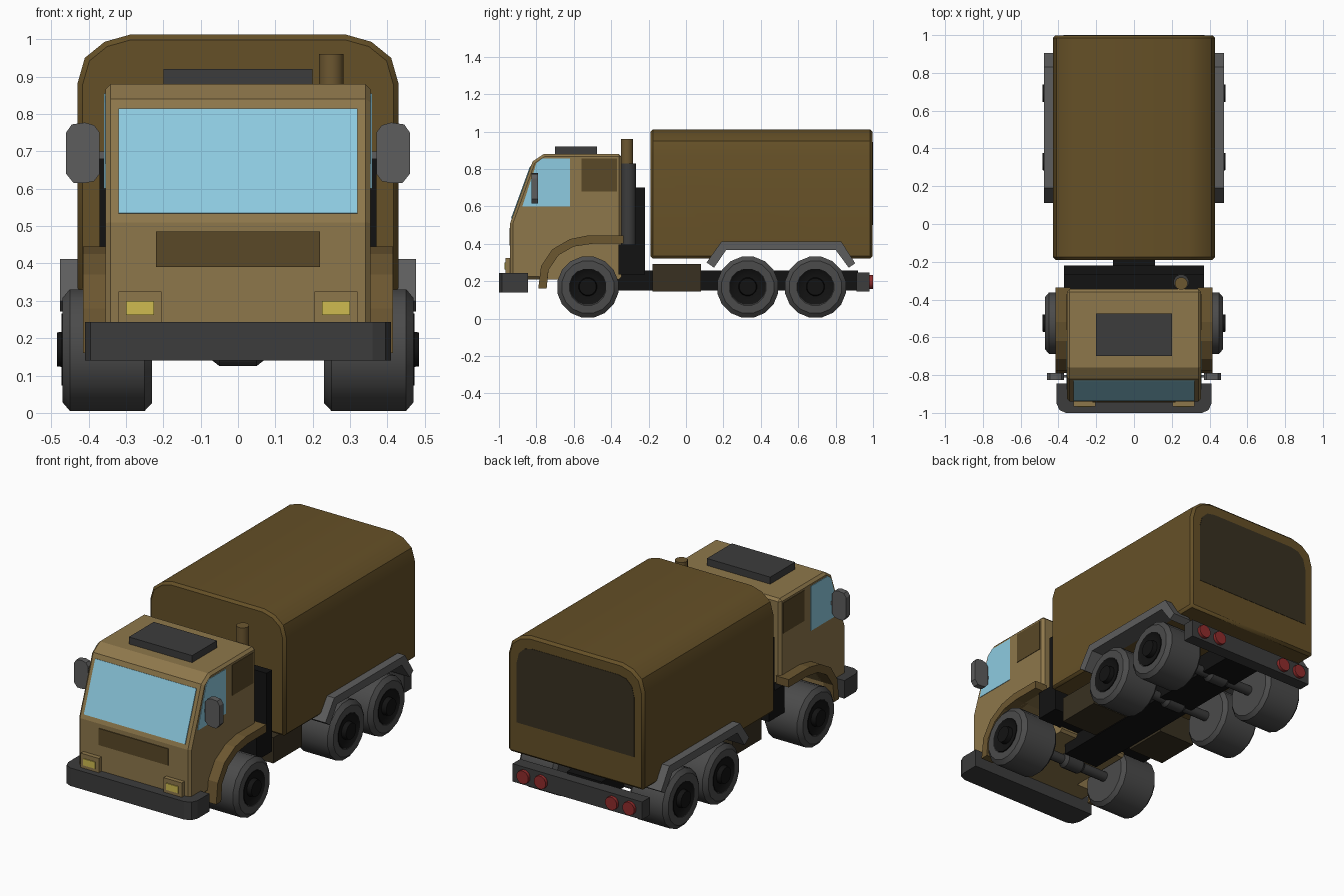
import bpy, bmesh, math

if "Cube" in bpy.data.objects:
    bpy.data.objects.remove(bpy.data.objects["Cube"])

MATS = {}
COLORS = {
    "tan": (0.27, 0.185, 0.07), "canvas": (0.13, 0.08, 0.02), "dark_canvas": (0.04, 0.03, 0.015),
    "brown": (0.15, 0.095, 0.03), "vent": (0.10, 0.065, 0.02), "glass": (0.27, 0.60, 0.75),
    "rubber": (0.07, 0.07, 0.07), "black": (0.006, 0.006, 0.006), "dark_grey": (0.045, 0.045, 0.045),
    "grey": (0.11, 0.11, 0.11), "yellow": (0.62, 0.50, 0.08), "red": (0.28, 0.025, 0.025),
}


def mat(name):
    if name not in MATS:
        m = bpy.data.materials.new(name)
        m.diffuse_color = (*COLORS[name], 1)
        m.use_nodes = True
        m.node_tree.nodes["Principled BSDF"].inputs["Base Color"].default_value = m.diffuse_color
        MATS[name] = m
    return MATS[name]


def finish(name, bm, color, mirror=False, bevel=0, smooth=0):
    bmesh.ops.recalc_face_normals(bm, faces=bm.faces)
    me = bpy.data.meshes.new(name)
    bm.to_mesh(me)
    bm.free()
    ob = bpy.data.objects.new(name, me)
    bpy.context.collection.objects.link(ob)
    if color:
        me.materials.append(mat(color))
    if smooth:
        bpy.ops.object.select_all(action='DESELECT')
        ob.select_set(True)
        bpy.context.view_layer.objects.active = ob
        bpy.ops.object.shade_smooth_by_angle(angle=math.radians(smooth))
    if bevel:
        b = ob.modifiers.new("bevel", 'BEVEL')
        b.width, b.segments = bevel, 1
        b.limit_method, b.angle_limit = 'ANGLE', math.radians(40)
    if mirror:
        ob.modifiers.new("mirror", 'MIRROR')
    return ob


def prism(name, pts, axis, a, b, color, **kw):
    """Extrude a 2D outline along an axis from a to b (x: yz, y: xz, z: xy)."""
    place = {'x': lambda p, t: (t, p[0], p[1]), 'y': lambda p, t: (p[0], t, p[1]),
             'z': lambda p, t: (p[0], p[1], t)}[axis]
    bm = bmesh.new()
    lo = [bm.verts.new(place(p, a)) for p in pts]
    hi = [bm.verts.new(place(p, b)) for p in pts]
    bm.faces.new(lo)
    bm.faces.new(hi)
    n = len(pts)
    for i in range(n):
        bm.faces.new((lo[i], lo[(i + 1) % n], hi[(i + 1) % n], hi[i]))
    return finish(name, bm, color, **kw)


def box(name, x, y, z, color, **kw):
    return prism(name, [(x[0], y[0]), (x[1], y[0]), (x[1], y[1]), (x[0], y[1])], 'z', *z, color, **kw)


def circle(u, v, r, n=16):
    return [(u + r * math.cos((i + .5) * math.tau / n), v + r * math.sin((i + .5) * math.tau / n)) for i in range(n)]


def lathe_x(name, prof, y, z, color, n=16, **kw):
    """Closed rings (x, radius) around an x-axis, capped at both ends."""
    bm = bmesh.new()
    rings = [[bm.verts.new((x, *p)) for p in circle(y, z, r, n)] for x, r in prof]
    for A, B in zip(rings, rings[1:]):
        for i in range(n):
            bm.faces.new((A[i], A[(i + 1) % n], B[(i + 1) % n], B[i]))
    bm.faces.new(rings[0])
    bm.faces.new(rings[-1])
    return finish(name, bm, color, **kw)


def cut(ob, cutter):
    cutter.hide_render = True
    cutter.hide_viewport = True
    cutter.display_type = 'WIRE'
    m = ob.modifiers.new("cut", 'BOOLEAN')
    m.operation, m.object = 'DIFFERENCE', cutter


def both(half):
    return half + [(-x, z) for x, z in reversed(half)]


# cab shell with wheel wells
cab = prism("cab", [(-.94, .21), (-.94, .51), (-.82, .84), (-.76, .88), (-.345, .88), (-.345, .21)],
            'x', -.355, .355, "tan", bevel=.014)
well = [(-.75, .1), (-.735, .26), (-.68, .34), (-.6, .385), (-.5, .40), (-.3, .40), (-.3, .1)]
cut(cab, prism("wheel_well_cutter", well, 'x', .22, .5, None, mirror=True))

# front fenders
prism("front_fender", [(-.79, .16), (-.775, .28), (-.715, .37), (-.62, .425), (-.52, .445), (-.335, .445),
                       (-.335, .40), (-.5, .40), (-.6, .385), (-.68, .34), (-.735, .26), (-.745, .16)],
      'x', .335, .415, "brown", mirror=True)

# windows, grille and headlights
prism("windscreen", [(-.936, .535), (-.834, .815), (-.82, .81), (-.92, .53)], 'x', -.32, .32, "glass")
prism("side_window", [(-.875, .60), (-.62, .60), (-.62, .855), (-.77, .855), (-.80, .83)],
      'x', .34, .358, "glass", mirror=True)
box("rear_side_panel", (.34, .358), (-.56, -.37), (.68, .855), "vent", mirror=True)
box("grille", (-.22, .22), (-.945, -.93), (.39, .485), "vent")
box("headlight_housing", (.205, .32), (-.965, -.93), (.23, .325), "tan", mirror=True)
box("headlight", (.225, .30), (-.97, -.95), (.262, .30), "yellow", mirror=True)

# front bumper with rounded corners
prism("front_bumper", both([(.41, -.845), (.41, -.95), (.395, -.985), (.36, -1.0)]), 'z', .14, .243, "dark_grey")

# mirrors and roof hatch
prism("side_mirror", [(.37, .64), (.385, .62), (.41, .615), (.44, .615), (.46, .64), (.46, .75),
                      (.445, .772), (.41, .777), (.385, .77), (.37, .75)], 'y', -.825, -.79, "grey", mirror=True)
box("mirror_arm", (.34, .39), (-.812, -.8), (.68, .70), "grey", mirror=True)
box("roof_hatch", (-.2, .2), (-.70, -.475), (.87, .92), "dark_grey")

# equipment behind the cab and exhaust stack
box("rear_cab_box", (-.37, .37), (-.36, -.22), (.235, .395), "black")
box("rear_cab_panel", (-.37, .37), (-.27, -.22), (.39, .70), "black")
prism("exhaust_muffler", circle(.25, -.308, .042, 12), 'z', .38, .83, "dark_grey", smooth=35)
prism("exhaust_pipe", circle(.25, -.315, .034, 12), 'z', .82, .96, "brown", smooth=35)

# cargo cover, arched at the top and cut over the rear wheels
cover = prism("cargo_cover", both([(.43, .32), (.43, .88), (.41, .95), (.357, .993), (.29, 1.012)]),
              'y', -.19, .998, "canvas", bevel=.014, smooth=35)
arch = [(.12, .25), (.20, .37), (.82, .37), (.89, .25)]
cut(cover, prism("cargo_arch_cutter", arch, 'x', -.6, .6, None))
prism("rear_opening", both([(.372, .50), (.372, .84), (.357, .90), (.32, .935), (.27, .945)]),
      'y', .985, 1.0, "dark_canvas")

# rear mudguards
prism("rear_mudguard", [(.11, .30), (.19, .412), (.83, .412), (.905, .295), (.87, .272), (.80, .367),
                        (.215, .367), (.15, .272)], 'x', .36, .476, "grey", mirror=True)

# chassis, tanks, rear bumper and tail lights
box("chassis", (-.11, .11), (-.45, .92), (.15, .258), "black")
box("fuel_tank", (.12, .35), (-.18, .08), (.145, .292), "dark_canvas", mirror=True)
box("rear_bumper", (-.41, .41), (.912, .982), (.145, .247), "dark_grey")
for i, x in enumerate((.225, .335)):
    prism(f"tail_light_{i + 1}", circle(x, .195, .038, 12), 'y', .97, 1.0, "red", mirror=True, smooth=35)

# wheels with recessed rims, hub caps and axles
TIRE = [(.23, .10), (.23, .145), (.25, .166), (.45, .166), (.47, .142), (.47, .10), (.455, .088), (.452, .05)]
for name, y in (("front", -.525), ("middle", .33), ("rear", .692)):
    lathe_x(f"{name}_wheel", TIRE, y, .168, "rubber", mirror=True, smooth=32)
    lathe_x(f"{name}_rim", [(.44, .098), (.472, .098), (.46, .08), (.458, .05), (.485, .046), (.485, .02)],
            y, .17, "black", mirror=True, smooth=32)
    lathe_x(f"{name}_axle", [(-.24, .028), (-.07, .028), (-.05, .044), (.05, .044), (.07, .028), (.24, .028)],
            y, .168, "dark_grey", n=12, smooth=32)
